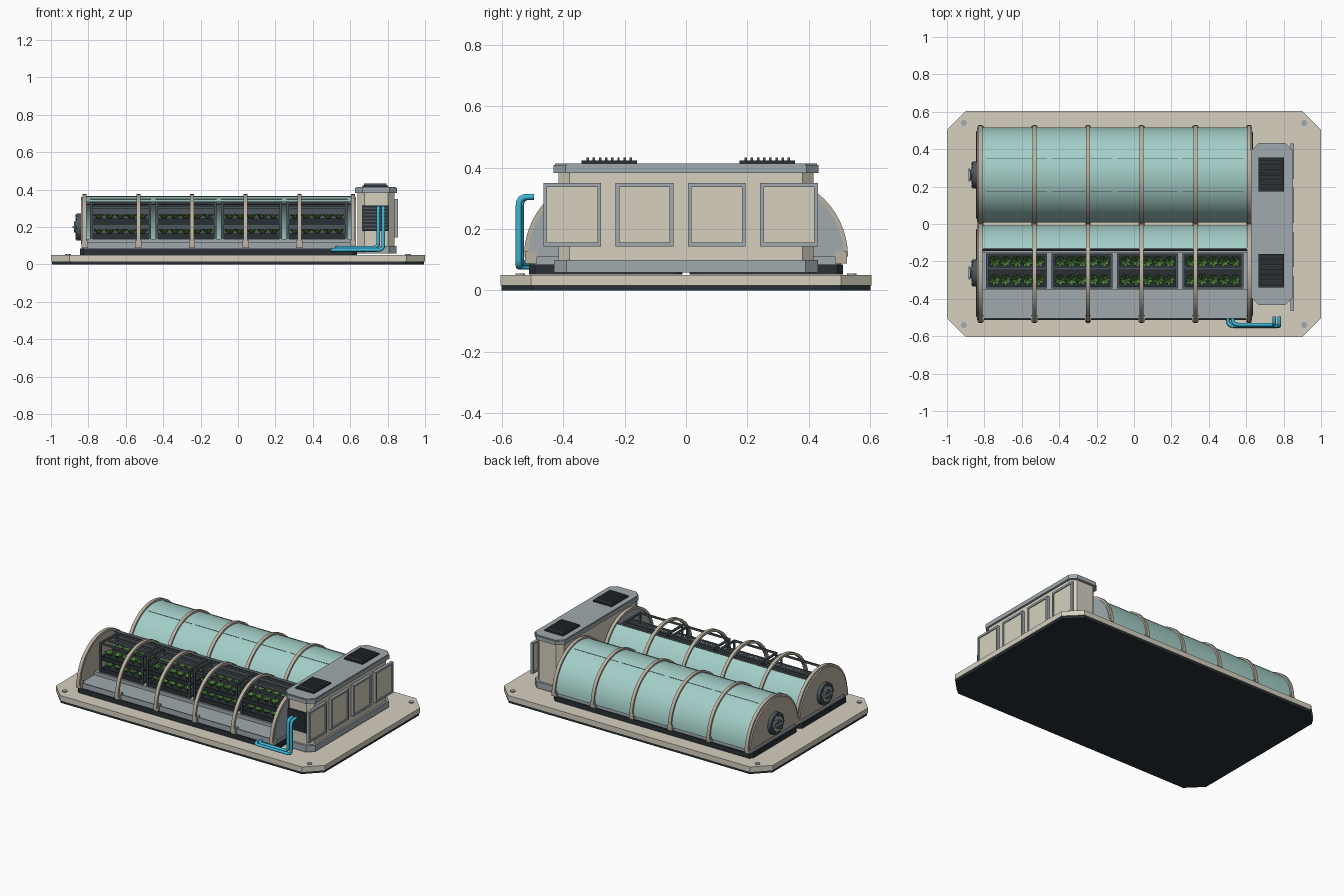
import bpy, bmesh, math, random
from mathutils import Matrix, Vector

cube = bpy.data.objects.get("Cube")
if cube:
    bpy.data.objects.remove(cube)
random.seed(4)


def material(name, r, g, b):
    m = bpy.data.materials.new(name)
    m.use_nodes = True
    m.diffuse_color = (r, g, b, 1)
    m.node_tree.nodes["Principled BSDF"].inputs["Base Color"].default_value = (r, g, b, 1)
    return m


beige = material("beige panel", .67, .63, .52)
taupe = material("taupe frame", .49, .44, .36)
grey = material("blue grey metal", .35, .40, .43)
steel = material("dark steel", .075, .095, .11)
dark = material("near black", .022, .030, .036)
glass = material("pale teal glazing", .37, .62, .58)
cyan = material("cyan pipe", .05, .48, .70)
green = material("leaf green", .08, .23, .045)


def finish(name, bm, mat, smooth=False):
    bmesh.ops.recalc_face_normals(bm, faces=bm.faces)
    me = bpy.data.meshes.new(name)
    bm.to_mesh(me)
    bm.free()
    me.materials.append(mat)
    ob = bpy.data.objects.new(name, me)
    bpy.context.collection.objects.link(ob)
    if smooth:
        bpy.ops.object.select_all(action='DESELECT')
        ob.select_set(True)
        bpy.context.view_layer.objects.active = ob
        bpy.ops.object.shade_smooth_by_angle(angle=math.radians(30))


def box(bm, x0, x1, y0, y1, z0, z1):
    size = Matrix.Diagonal((x1 - x0, y1 - y0, z1 - z0, 1))
    mid = Matrix.Translation(((x0 + x1) / 2, (y0 + y1) / 2, (z0 + z1) / 2))
    bmesh.ops.create_cube(bm, size=1, matrix=mid @ size)


def prism(bm, points, step):
    """Extrude a closed 3D outline along a vector."""
    face = bm.faces.new([bm.verts.new(p) for p in points])
    out = bmesh.ops.extrude_face_region(bm, geom=[face], use_keep_orig=True)
    bmesh.ops.translate(bm, vec=step, verts=[v for v in out["geom"] if isinstance(v, bmesh.types.BMVert)])


def slab(bm, x0, x1, y0, y1, z0, z1, c):
    """Plate with four clipped corners."""
    pts = [(x0 + c, y0), (x1 - c, y0), (x1, y0 + c), (x1, y1 - c),
           (x1 - c, y1), (x0 + c, y1), (x0, y1 - c), (x0, y0 + c)]
    prism(bm, [(x, y, z0) for x, y in pts], (0, 0, z1 - z0))


AXIS_Z = .11


def arc(bm, cy, r0, r1, a0, a1, x0, x1, n=28):
    """Curved band around a tunnel axis; a zero inner radius gives a solid disc."""
    def ring(r):
        return [(x0, cy + r * math.cos(t), AXIS_Z + r * math.sin(t))
                for t in (math.radians(a0 + (a1 - a0) * i / n) for i in range(n + 1))]
    prism(bm, ring(r1) + (ring(r0)[::-1] if r0 else []), (x1 - x0, 0, 0))


def disc(bm, pos, r, depth, axis='Z', n=24):
    rot = Matrix.Rotation(math.pi / 2, 4, 'Y') if axis == 'X' else Matrix()
    bmesh.ops.create_cone(bm, cap_ends=True, segments=n, radius1=r, radius2=r,
                          depth=depth, matrix=Matrix.Translation(pos) @ rot)


# Foundation plate with corner bolts
bm = bmesh.new()
slab(bm, -.995, .995, -.602, .602, 0, .016, .1)
finish("foundation_underside", bm, dark)
bm = bmesh.new()
slab(bm, -1, 1, -.605, .605, .016, .05, .1)
finish("foundation_plate", bm, beige)
bm = bmesh.new()
for sx in (-1, 1):
    for sy in (-1, 1):
        disc(bm, (sx * .91, sy * .54, .051), .016, .008)
finish("foundation_bolts", bm, grey, True)

# Two barrel-vaulted growing tunnels; the front one is open on its outer side
RIBS = [-.82 + i * .287 for i in range(6)]
RACKS = [(-.79 + i * .35, -.465 + i * .35) for i in range(4)]
for label, cy, glass_end in (("front", -.262, 60), ("back", .262, 180)):
    bm = bmesh.new()
    slab(bm, -.845, .635, cy - .25, cy + .25, .052, .085, .02)
    finish(label + "_tunnel_base", bm, dark)
    bm = bmesh.new()
    box(bm, -.835, .625, cy - .243, cy + .243, .085, .112)
    finish(label + "_tunnel_floor", bm, grey)

    bm = bmesh.new()
    arc(bm, cy, .247, .255, 0, glass_end, -.82, .615)
    finish(label + "_glazing", bm, glass, True)

    for side, x, mat in (("outer", -.84, taupe), ("inner", .612, grey)):
        bm = bmesh.new()
        arc(bm, cy, 0, .252, 0, 180, x, x + .018)
        finish(label + "_" + side + "_end_wall", bm, mat, True)

    bm = bmesh.new()
    for x in RIBS:
        arc(bm, cy, .25, .266, 0, 180, x - .011, x + .011)
    finish(label + "_ribs", bm, taupe, True)
    bm = bmesh.new()
    for x in RIBS:
        for s in (-1, 1):
            y = cy + s * .243
            box(bm, x - .017, x + .017, y - .019, y + .019, .088, .128)
    finish(label + "_rib_clamps", bm, taupe)

    # Round hatch on the end wall
    bm = bmesh.new()
    disc(bm, (-.85, cy, .2), .072, .025, 'X', 16)
    disc(bm, (-.868, cy, .2), .03, .02, 'X', 16)
    for i in range(8):
        t = i * math.pi / 4
        disc(bm, (-.865, cy + .06 * math.cos(t), .2 + .06 * math.sin(t)), .007, .01, 'X', 8)
    finish(label + "_hatch", bm, steel, True)
    bm = bmesh.new()
    disc(bm, (-.864, cy, .2), .05, .012, 'X', 24)
    box(bm, -.884, -.876, cy - .035, cy + .035, .194, .206)
    finish(label + "_hatch_lid", bm, grey, True)

# Seams along the closed glazing
bm = bmesh.new()
for a in (70, 110):
    for x0, x1 in RACKS:
        arc(bm, .262, .254, .2562, a - .4, a + .4, x0, x1, 1)
finish("glazing_seams", bm, steel)

# Trim along the free edge of the front glazing, sill, and plinth under the racks
bm = bmesh.new()
arc(bm, -.262, .244, .259, 59, 61, -.82, .615, 2)
finish("front_glazing_trim", bm, steel)
bm = bmesh.new()
box(bm, -.82, .612, -.506, -.498, .105, .12)
box(bm, -.82, .612, -.352, -.15, .112, .136)
finish("front_sill_and_plinth", bm, grey)

# Plant racks
frame, trays, backs, plants = (bmesh.new() for _ in range(4))
for x0, x1 in RACKS:
    for x in (x0, x1 - .012):
        for y in (-.345, -.172):
            box(frame, x, x + .012, y, y + .012, .11, .335)
        for z in (.15, .23, .323):
            box(frame, x, x + .012, -.345, -.16, z, z + .012)
    for y in (-.345, -.235, -.172):
        box(frame, x0, x1, y, y + .01, .323, .335)
    # Lamp bar and back panel
    box(frame, x0, x1, -.245, -.225, .298, .31)
    box(backs, x0, x1, -.164, -.158, .136, .318)
    for z in (.136, .215):
        box(trays, x0 + .006, x1 - .006, -.34, -.165, z, z + .018)
        for y in (-.34, -.171):
            box(trays, x0 + .006, x1 - .006, y, y + .006, z, z + .03)
        # Leafy clumps of tilted diamond blades
        for row in (-.298, -.2):
            for k in range(5):
                px = x0 + .045 + k * (x1 - x0 - .09) / 4
                turn = random.uniform(0, 1)
                for j in range(7):
                    t = turn + j * math.tau / 7
                    d = Vector((math.cos(t), math.sin(t), 0))
                    side = Vector((-d.y, d.x, 0)) * .013
                    root = Vector((px, row, z + .018))
                    mid = root + d * .018 + Vector((0, 0, .028))
                    tip = root + d * random.uniform(.028, .036) + Vector((0, 0, .036))
                    plants.faces.new([plants.verts.new(p) for p in (root, mid + side, tip, mid - side)])
finish("rack_frames", frame, steel)
finish("rack_trays", trays, dark)
finish("rack_back_panels", backs, steel)
finish("rack_plants", plants, green)

# Service building
bm = bmesh.new()
slab(bm, .63, .848, -.43, .43, .058, .1, .04)
finish("service_skirt", bm, grey)
bm = bmesh.new()
slab(bm, .64, .836, -.415, .415, .1, .385, .035)
finish("service_body", bm, beige)
bm = bmesh.new()
slab(bm, .626, .85, -.432, .432, .383, .408, .04)
slab(bm, .63, .846, -.427, .427, .408, .414, .038)
finish("service_roof", bm, grey)

# Roof vents and front louvre
vent, fins = bmesh.new(), bmesh.new()
for cy in (-.25, .265):
    box(vent, .665, .803, cy - .09, cy + .09, .41, .423)
    for i in range(8):
        y = cy - .07 + i * .02
        box(fins, .675, .793, y - .004, y + .004, .423, .434)
box(vent, .665, .805, -.424, -.41, .18, .315)
for i in range(7):
    z = .195 + i * .0175
    box(fins, .672, .798, -.431, -.424, z - .004, z + .004)
finish("vent_housings", vent, dark)
finish("vent_fins", fins, steel)

# Row of cladding panels on the outer side
frames, faces = bmesh.new(), bmesh.new()
for i in range(4):
    y0 = -.465 + i * .2355
    y1 = y0 + .188
    box(faces, .841, .849, y0 + .01, y1 - .01, .155, .34)
    for a, b, c, d in ((y0, y1, .143, .156), (y0, y1, .337, .35),
                       (y0, y0 + .012, .143, .35), (y1 - .012, y1, .143, .35)):
        box(frames, .836, .855, a, b, c, d)
finish("cladding_frames", frames, grey)
finish("cladding_panels", faces, beige)


# Pipes with rounded bends
def pipe(name, pts, r, bend=.028):
    pts = [Vector(p) for p in pts]
    path = [pts[0]]
    for a, b, c in zip(pts, pts[1:], pts[2:]):
        p, q = b + (a - b).normalized() * bend, b + (c - b).normalized() * bend
        path += [p.lerp(b, t).lerp(b.lerp(q, t), t) for t in (0, .25, .5, .75, 1)]
    path.append(pts[-1])
    cu = bpy.data.curves.new(name, 'CURVE')
    cu.dimensions = '3D'
    cu.bevel_depth, cu.bevel_resolution, cu.use_fill_caps = r, 2, True
    sp = cu.splines.new('POLY')
    sp.points.add(len(path) - 1)
    for s, p in zip(sp.points, path):
        s.co = (*p, 1)
    sp.use_smooth = True
    cu.materials.append(cyan)
    bpy.context.collection.objects.link(bpy.data.objects.new(name, cu))


for name, x0, x1, y, z in (("outer_pipe", .503, .777, -.545, .078), ("inner_pipe", .528, .75, -.538, .09)):
    pipe(name, [(x0, -.495, z), (x0, y, z), (x1, y, z), (x1, y, .305), (x1, -.495, .305)], .01)
